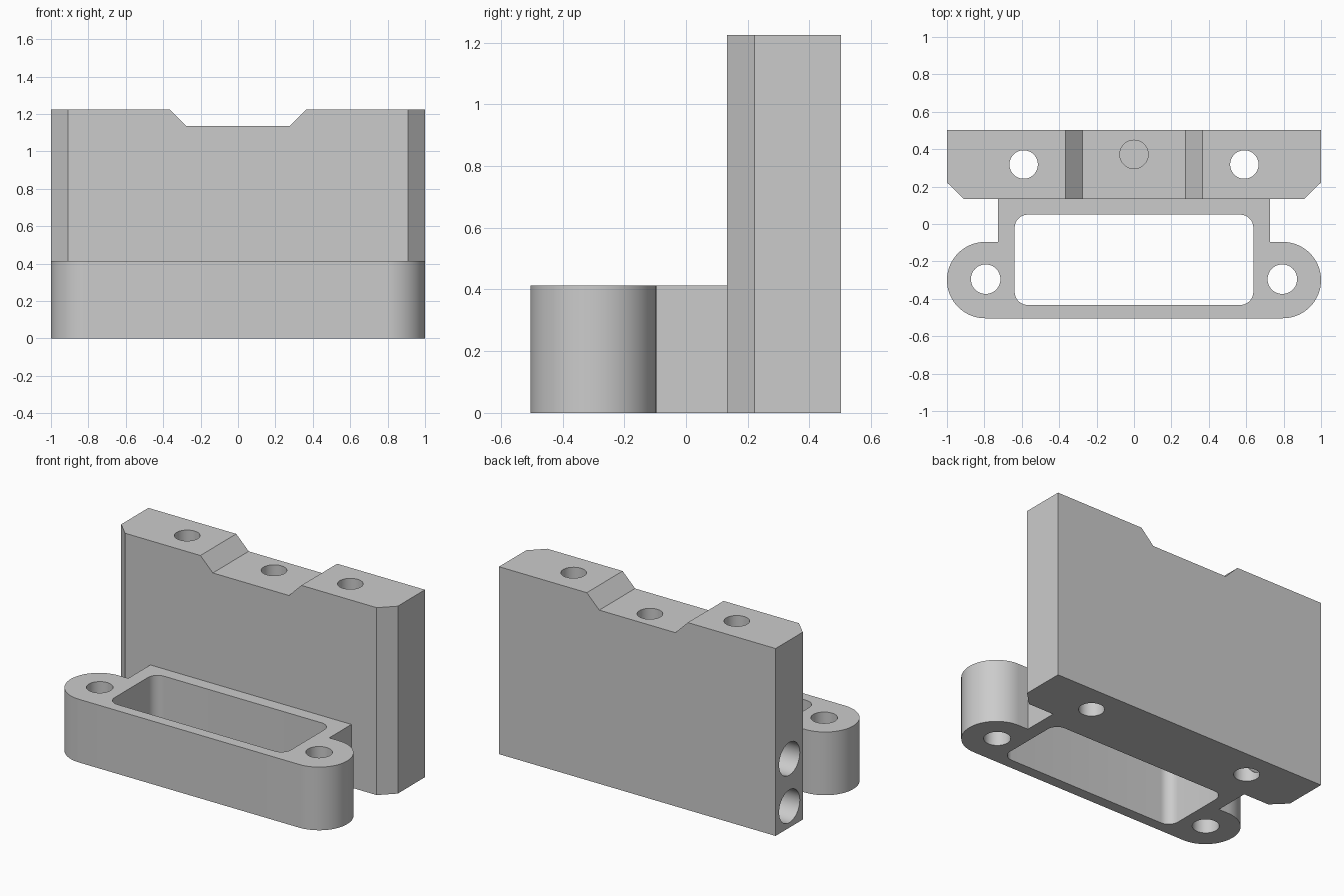
import bpy, bmesh
from math import sin, cos, pi, radians
from mathutils import Vector, Matrix

if "Cube" in bpy.data.objects:
    bpy.data.objects.remove(bpy.data.objects["Cube"], do_unlink=True)

grey = bpy.data.materials.new("plain grey")
grey.use_nodes = True
grey.diffuse_color = (0.6, 0.6, 0.6, 1)
grey.node_tree.nodes["Principled BSDF"].inputs["Base Color"].default_value = (0.6, 0.6, 0.6, 1)


def arc(cx, cy, r, start, end, steps):
    """Points along an arc, angles in degrees."""
    angles = [radians(start + (end - start) * i / steps) for i in range(steps + 1)]
    return [(cx + r * cos(a), cy + r * sin(a)) for a in angles]


def prism(name, outline, z0, z1):
    """Closed outline in x and y, extruded upward."""
    bm = bmesh.new()
    face = bm.faces.new([bm.verts.new((x, y, z0)) for x, y in outline])
    top = bmesh.ops.extrude_face_region(bm, geom=[face])["geom"]
    bmesh.ops.translate(bm, vec=(0, 0, z1 - z0),
                        verts=[v for v in top if isinstance(v, bmesh.types.BMVert)])
    bmesh.ops.recalc_face_normals(bm, faces=bm.faces)
    mesh = bpy.data.meshes.new(name)
    bm.to_mesh(mesh)
    bm.free()
    mesh.materials.append(grey)
    obj = bpy.data.objects.new(name, mesh)
    bpy.context.collection.objects.link(obj)
    return obj


def cylinder(start, end, r):
    """Round cutter between two points."""
    start, end = Vector(start), Vector(end)
    axis = end - start
    obj = prism("cutter", arc(0, 0, r, 0, 360, 48)[:-1], 0, axis.length)
    turn = axis.to_track_quat('Z', 'Y').to_matrix().to_4x4()
    obj.data.transform(Matrix.Translation(start) @ turn)
    return obj


def cut(obj, cutter):
    cutter.hide_render = True
    mod = obj.modifiers.new("cut", 'BOOLEAN')
    mod.operation, mod.solver, mod.object = 'DIFFERENCE', 'EXACT', cutter
    select(obj)
    bpy.ops.object.modifier_apply(modifier=mod.name)
    bpy.data.objects.remove(cutter, do_unlink=True)


def select(obj):
    bpy.ops.object.select_all(action='DESELECT')
    obj.select_set(True)
    bpy.context.view_layer.objects.active = obj


FRONT, BACK, TOP, FLANGE_TOP = 0.133, 0.503, 1.225, 0.413

# Upright block with chamfered front corners
block = prism("upright_block",
              [(-0.91, FRONT), (0.91, FRONT), (1, 0.222), (1, BACK), (-1, BACK), (-1, 0.222)],
              0, TOP)

# Sloped notch across the top, drawn in x and z and laid through y
notch = prism("cutter", [(-0.275, 1.135), (0.275, 1.135), (0.465, TOP + 0.1), (-0.465, TOP + 0.1)], -1, 1)
notch.data.transform(Matrix.Rotation(pi / 2, 4, 'X'))
cut(block, notch)

# Vertical screw holes, central blind hole and side bores
for side in (-1, 1):
    cut(block, cylinder((side * 0.59, 0.318, -0.1), (side * 0.59, 0.318, 1.4), 0.076))
cut(block, cylinder((0, 0.372, 0.65), (0, 0.372, 1.4), 0.076))
for z in (0.14, 0.45):
    cut(block, cylinder((-1.1, 0.36, z), (-0.2, 0.36, z), 0.107))

# Flange: rounded ears with a neck running back to the block
EAR_X, EAR_Y, EAR_R, NECK = 0.796, -0.3, 0.204, 0.727
right = arc(EAR_X, EAR_Y, EAR_R, -90, 90, 32) + [(NECK, EAR_Y + EAR_R), (NECK, FRONT)]
flange = prism("mounting_flange", right + [(-x, y) for x, y in reversed(right)], 0, FLANGE_TOP)

# Rounded rectangular window through the flange
X, Y0, Y1, R = 0.638, -0.433, 0.05, 0.07
window = (arc(X - R, Y0 + R, R, -90, 0, 10) + arc(X - R, Y1 - R, R, 0, 90, 10)
          + arc(R - X, Y1 - R, R, 90, 180, 10) + arc(R - X, Y0 + R, R, 180, 270, 10))
cut(flange, prism("cutter", window, -0.1, 0.6))

# Ear screw holes
for side in (-1, 1):
    cut(flange, cylinder((side * 0.793, -0.295, -0.1), (side * 0.793, -0.295, 0.6), 0.079))

for obj in (block, flange):
    select(obj)
    bpy.ops.object.shade_smooth_by_angle(angle=radians(30))
